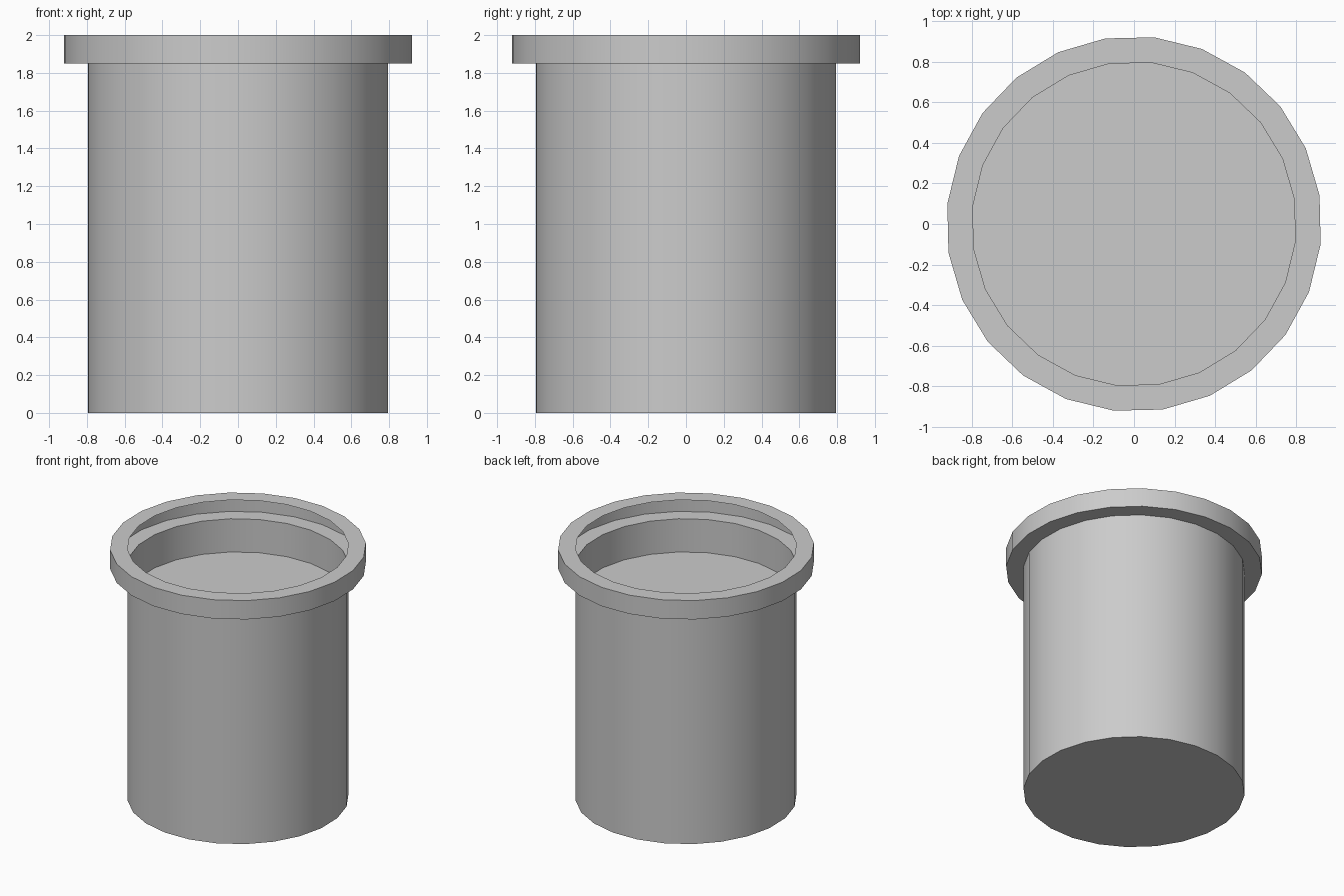
import bpy
import bmesh
from math import cos, sin, tau, radians

SIDES = 24
TURN = radians(8.8)
BODY_R, RIM_R = 0.8, 0.926
FLOOR_Z, RIM_Z, TOP_Z = 1.585, 1.85, 2.0

cube = bpy.data.objects.get("Cube")
if cube:
    bpy.data.objects.remove(cube, do_unlink=True)

grey = bpy.data.materials.new("light_grey")
colour = (0.6, 0.6, 0.6, 1)
grey.diffuse_color = colour
grey.use_nodes = True
grey.node_tree.nodes["Principled BSDF"].inputs["Base Color"].default_value = colour


def lathe(name, profile, caps=()):
    """Turn a (radius, z) profile into rings; caps lists the rings to close as (index, faces_up)."""
    bm = bmesh.new()
    rings = []
    for r, z in profile:
        angles = [TURN + tau * i / SIDES for i in range(SIDES)]
        rings.append([bm.verts.new((r * cos(a), r * sin(a), z)) for a in angles])
    for low, high in zip(rings, rings[1:]):
        for i in range(SIDES):
            j = (i + 1) % SIDES
            bm.faces.new((low[i], low[j], high[j], high[i]))
    for index, up in caps:
        bm.faces.new(rings[index] if up else rings[index][::-1])
    mesh = bpy.data.meshes.new(name)
    bm.to_mesh(mesh)
    bm.free()
    mesh.materials.append(grey)
    obj = bpy.data.objects.new(name, mesh)
    bpy.context.collection.objects.link(obj)
    bpy.ops.object.select_all(action="DESELECT")
    obj.select_set(True)
    bpy.context.view_layer.objects.active = obj
    bpy.ops.object.shade_smooth_by_angle(angle=radians(30))
    return obj


# Thin-walled body, closed underneath
lathe("body", [(BODY_R, 0), (BODY_R, FLOOR_Z), (BODY_R, RIM_Z)], caps=[(0, False)])

# Raised floor inside the opening
lathe("inner_floor", [(BODY_R, FLOOR_Z)], caps=[(0, True)])

# Hollow rim: underside ledge, outer band and top ring, open towards the middle
lathe("rim", [(BODY_R, RIM_Z), (RIM_R, RIM_Z), (RIM_R, TOP_Z), (BODY_R, TOP_Z)])
